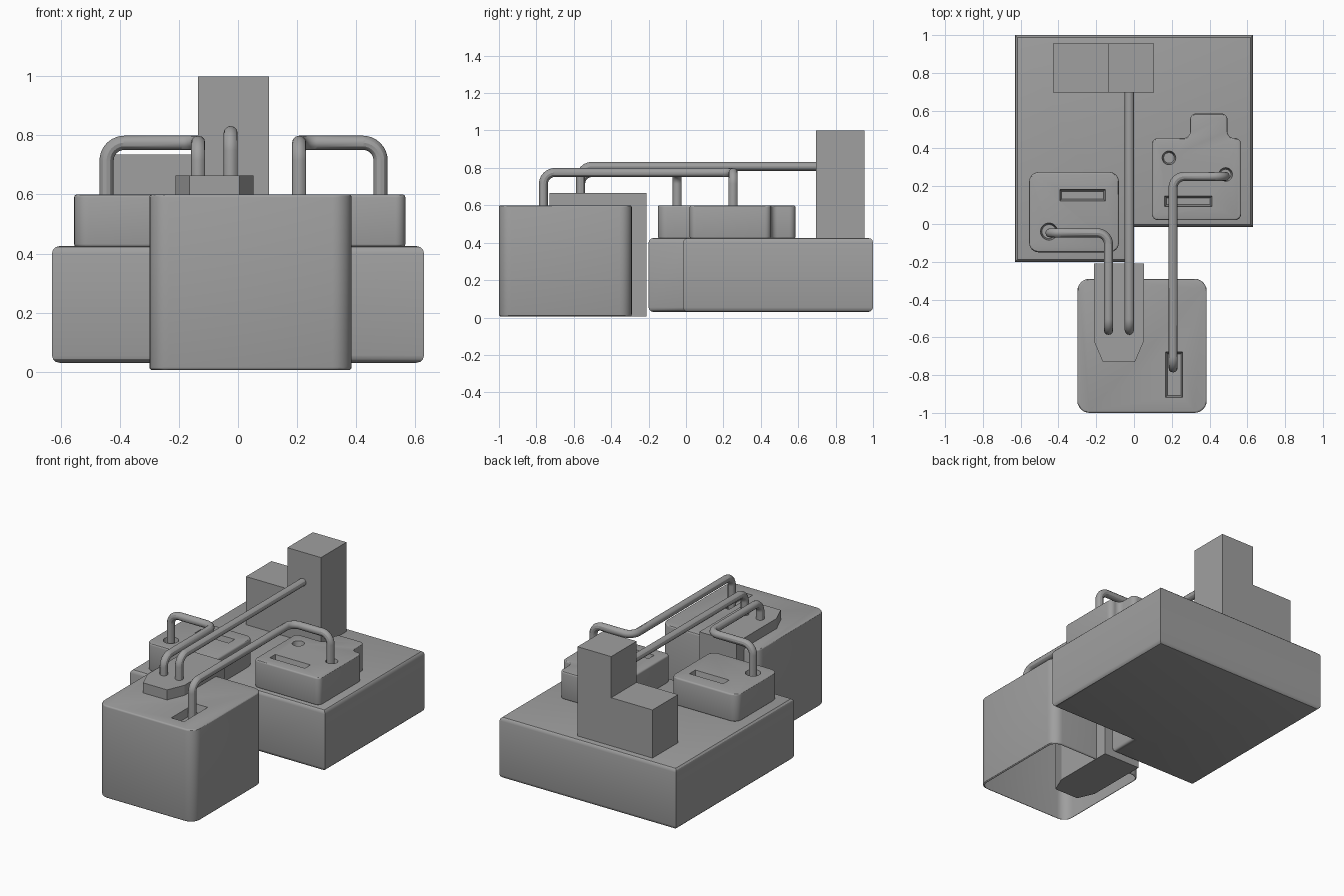
import bpy
import bmesh
from mathutils import Vector

cube = bpy.data.objects.get("Cube")
if cube:
    bpy.data.objects.remove(cube, do_unlink=True)

GREY = (0.35, 0.35, 0.35, 1)
grey = bpy.data.materials.new("plain grey")
grey.use_nodes = True
grey.diffuse_color = GREY
grey.node_tree.nodes["Principled BSDF"].inputs["Base Color"].default_value = GREY


def activate(obj):
    bpy.ops.object.select_all(action='DESELECT')
    obj.select_set(True)
    bpy.context.view_layer.objects.active = obj


def add_object(name, data):
    obj = bpy.data.objects.new(name, data)
    bpy.context.collection.objects.link(obj)
    data.materials.append(grey)
    return obj


def finish(obj):
    activate(obj)
    bpy.ops.object.shade_smooth_by_angle()


def rect(x0, x1, y0, y1):
    return [(x0, y0), (x1, y0), (x1, y1), (x0, y1)]


def prism(name, outline, z0, z1, corner=0, edge=0):
    """Extrude an outline, with rounded corners and softened rims."""
    bm = bmesh.new()
    bm.faces.new([bm.verts.new((x, y, z0)) for x, y in outline])
    if corner:
        bmesh.ops.bevel(bm, geom=bm.verts[:], offset=corner, segments=6,
                        profile=0.5, affect='VERTICES')
    top = bmesh.ops.extrude_face_region(bm, geom=bm.faces[:], use_keep_orig=True)
    moved = [v for v in top["geom"] if isinstance(v, bmesh.types.BMVert)]
    bmesh.ops.translate(bm, verts=moved, vec=(0, 0, z1 - z0))
    bmesh.ops.recalc_face_normals(bm, faces=bm.faces[:])
    if edge:
        rims = [e for e in bm.edges if abs(e.verts[0].co.z - e.verts[1].co.z) < 1e-5]
        bmesh.ops.bevel(bm, geom=rims, offset=edge, segments=3,
                        profile=0.5, affect='EDGES')
    mesh = bpy.data.meshes.new(name)
    bm.to_mesh(mesh)
    bm.free()
    return add_object(name, mesh)


def cut(obj, cutter):
    mod = obj.modifiers.new("recess", 'BOOLEAN')
    mod.operation = 'DIFFERENCE'
    mod.solver = 'EXACT'
    mod.object = cutter
    activate(obj)
    bpy.ops.object.modifier_apply(modifier=mod.name)
    bpy.data.objects.remove(cutter, do_unlink=True)


def cut_slot(obj, x0, x1, y0, y1, top=0.6, depth=0.05, slope=0.012):
    """Recess with slightly sloping walls."""
    cutter = prism("slot_cutter", rect(x0, x1, y0, y1), top - depth, top + 0.01)
    for v in cutter.data.vertices:
        if v.co.z < top:
            v.co.x += slope if v.co.x < (x0 + x1) / 2 else -slope
            v.co.y += slope if v.co.y < (y0 + y1) / 2 else -slope
    cut(obj, cutter)


def cut_hole(obj, x, y, radius, top=0.6, depth=0.05):
    bpy.ops.mesh.primitive_cone_add(vertices=24, radius1=radius - 0.01, radius2=radius,
                                    depth=depth + 0.01,
                                    location=(x, y, top + 0.005 - depth / 2))
    cut(obj, bpy.context.object)


def pipe(name, corners, bend=0.06, radius=0.024):
    """Round tube along a path with filleted bends."""
    pts = [Vector(c) for c in corners]
    path = [pts[0]]
    for a, b, c in zip(pts, pts[1:], pts[2:]):
        start = b + (a - b).normalized() * bend
        end = b + (c - b).normalized() * bend
        centre = start + end - b
        for i in range(9):
            ray = start.lerp(end, i / 8) - centre
            path.append(centre + ray.normalized() * bend)
    path.append(pts[-1])
    curve = bpy.data.curves.new(name, 'CURVE')
    curve.dimensions = '3D'
    curve.bevel_depth = radius
    curve.bevel_resolution = 4
    curve.use_fill_caps = True
    spline = curve.splines.new('POLY')
    spline.points.add(len(path) - 1)
    for p, co in zip(spline.points, path):
        p.co = (*co, 1)
    obj = add_object(name, curve)
    activate(obj)
    bpy.ops.object.convert(target='MESH')
    finish(bpy.context.object)


# Stepped base slab
finish(prism("base", [(-0.63, -0.2), (0, -0.2), (0, -0.015), (0.63, -0.015),
                      (0.63, 1), (-0.63, 1)], 0.03, 0.425, edge=0.025))

# Rear blocks
prism("tall_block", rect(-0.135, 0.105, 0.695, 0.955), 0.42, 1.0)
prism("low_block", rect(-0.43, -0.135, 0.695, 0.955), 0.42, 0.735)

# Front tank, open underneath
tank = prism("front_tank", rect(-0.3, 0.385, -1, -0.29), 0.005, 0.6, 0.065, 0.01)
cut_slot(tank, 0.165, 0.26, -0.92, -0.675)
bm = bmesh.new()
bm.from_mesh(tank.data)
floor = [f for f in bm.faces if f.normal.z < -0.99 and f.calc_center_median().z < 0.02]
bmesh.ops.delete(bm, geom=floor, context='FACES')
bm.to_mesh(tank.data)
bm.free()
finish(tank)

# Tapered column through the back of the tank
prism("connector_column", [(-0.165, -0.73), (0.005, -0.73), (0.052, -0.62),
                           (0.052, -0.21), (-0.212, -0.21), (-0.212, -0.62)], 0.005, 0.665)

# Pods on the base
right_pod = prism("right_pod", rect(-0.555, -0.08, -0.15, 0.275), 0.422, 0.6, 0.05, 0.01)
cut_slot(right_pod, -0.395, -0.15, 0.12, 0.185)
cut_hole(right_pod, -0.45, -0.04, 0.047)
finish(right_pod)

left_pod = prism("left_pod", [(0.095, 0.02), (0.567, 0.02), (0.567, 0.455), (0.495, 0.455),
                              (0.495, 0.585), (0.297, 0.585), (0.297, 0.455),
                              (0.095, 0.455)], 0.422, 0.6, 0.033, 0.01)
cut_slot(left_pod, 0.16, 0.415, 0.09, 0.15)
cut_hole(left_pod, 0.185, 0.35, 0.038)
cut_hole(left_pod, 0.485, 0.262, 0.038)
finish(left_pod)

# Pipes
pipe("right_pipe", [(-0.445, -0.047, 0.54), (-0.445, -0.047, 0.775), (-0.135, -0.047, 0.775),
                    (-0.135, -0.563, 0.775), (-0.135, -0.563, 0.64)])
pipe("centre_pipe", [(-0.025, -0.563, 0.64), (-0.025, -0.563, 0.808), (-0.025, 0.72, 0.808)])
pipe("left_pipe", [(0.207, -0.762, 0.54), (0.207, -0.762, 0.775), (0.207, 0.252, 0.775),
                   (0.483, 0.252, 0.775), (0.483, 0.252, 0.54)])
